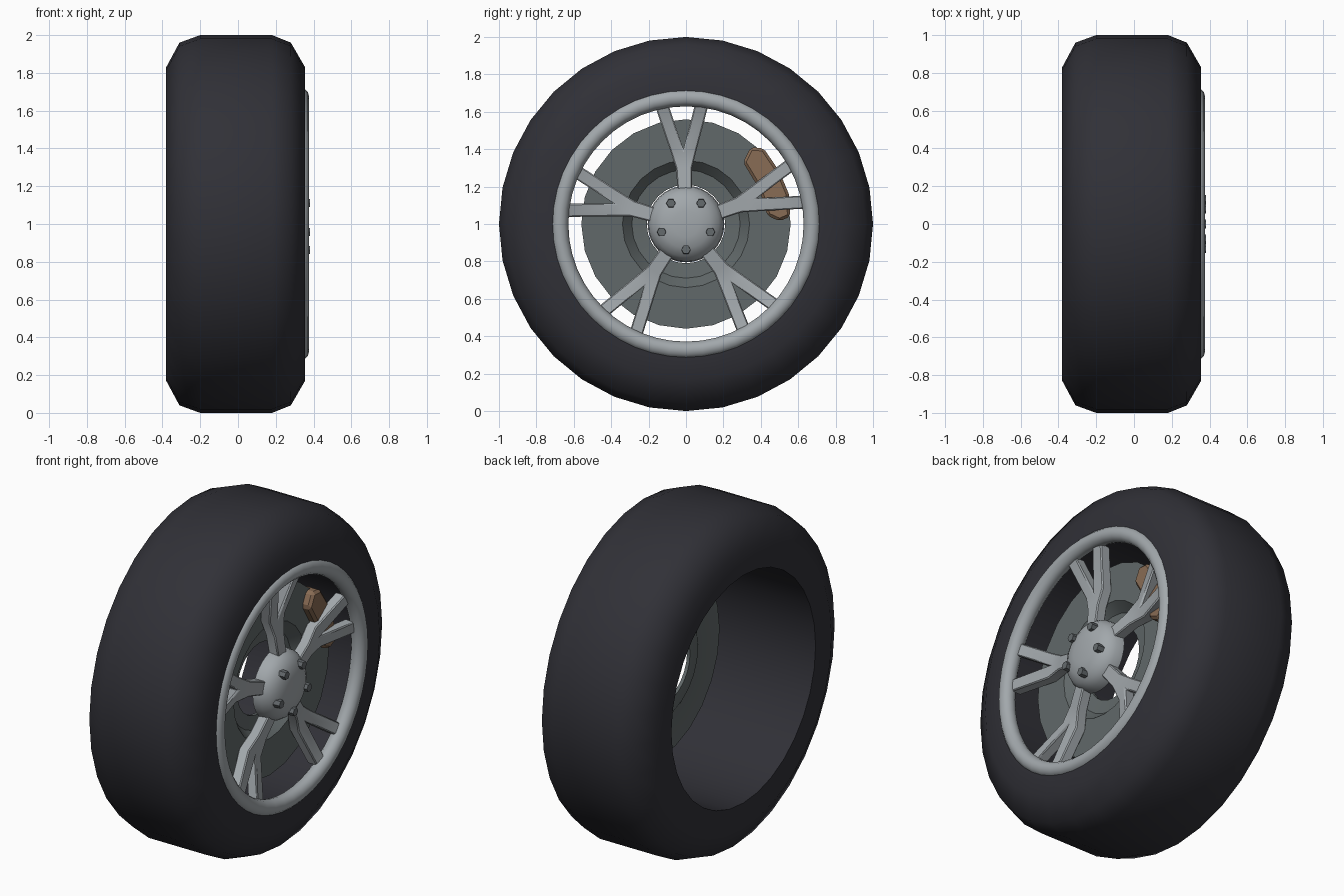
import bpy, bmesh, math
from mathutils import Matrix, Vector

if "Cube" in bpy.data.objects:
    bpy.data.objects.remove(bpy.data.objects["Cube"])

CENTRE = Vector((0, 0, 1))


def material(name, rgb):
    m = bpy.data.materials.new(name)
    m.use_nodes = True
    m.diffuse_color = (*rgb, 1)
    m.node_tree.nodes["Principled BSDF"].inputs["Base Color"].default_value = (*rgb, 1)
    return m


rubber = material("dark rubber", (0.03, 0.03, 0.038))
alloy = material("light alloy", (0.36, 0.39, 0.41))
iron = material("grey iron", (0.12, 0.14, 0.142))
steel = material("bolt steel", (0.13, 0.145, 0.155))
bronze = material("bronze paint", (0.25, 0.15, 0.09))


def finish(name, bm, mat, smooth=None, bevel=0):
    """Turn a bmesh built around the axle into a finished object."""
    bmesh.ops.remove_doubles(bm, verts=bm.verts, dist=1e-5)
    bmesh.ops.recalc_face_normals(bm, faces=bm.faces)
    mesh = bpy.data.meshes.new(name)
    bm.to_mesh(mesh)
    bm.free()
    mesh.materials.append(mat)
    ob = bpy.data.objects.new(name, mesh)
    ob.location = CENTRE
    bpy.context.collection.objects.link(ob)
    if bevel:
        mod = ob.modifiers.new("Bevel", "BEVEL")
        mod.width, mod.segments = bevel, 1
    if smooth:
        bpy.ops.object.select_all(action="DESELECT")
        ob.select_set(True)
        bpy.context.view_layer.objects.active = ob
        bpy.ops.object.shade_smooth_by_angle(angle=math.radians(smooth))
    return ob


def lathe(name, profile, segments, mat, closed=True, smooth=50):
    """Spin (x, radius) points around the x axis."""
    bm = bmesh.new()
    vs = [bm.verts.new((x, 0, r)) for x, r in profile]
    edges = [bm.edges.new(p) for p in zip(vs, vs[1:])]
    if closed:
        edges.append(bm.edges.new((vs[-1], vs[0])))
    bmesh.ops.spin(bm, geom=vs + edges, cent=(0, 0, 0), axis=(1, 0, 0),
                   angle=math.tau, steps=segments, use_duplicate=False)
    return finish(name, bm, mat, smooth)


def slab(bm, outline, front, back):
    """Closed prism from (y, z) points; front and back give x at a point."""
    f = [bm.verts.new((front(y, z), y, z)) for y, z in outline]
    b = [bm.verts.new((back(y, z), y, z)) for y, z in outline]
    bm.faces.new(f)
    bm.faces.new(b[::-1])
    for i in range(len(f)):
        j = (i + 1) % len(f)
        bm.faces.new((f[i], b[i], b[j], f[j]))


# Tyre
lathe("tyre", [(-0.38, 0.68), (-0.38, 0.83), (-0.31, 0.96), (-0.2, 1), (0.18, 1),
               (0.28, 0.96), (0.355, 0.83), (0.355, 0.68)], 32, rubber)

# Rim ring
ring = [(0.33 + 0.046 * math.cos(a), 0.675 + 0.046 * math.sin(a))
        for a in (math.tau * k / 12 for k in range(12))]
lathe("rim_ring", ring, 48, alloy, smooth=60)

# Brake disc with a recessed, open middle
lathe("brake_disc", [(0.21, 0.56), (0.21, 0.34), (0.15, 0.29), (0.14, 0.21),
                     (0.12, 0.21), (0.13, 0.3), (0.17, 0.36), (0.17, 0.56)],
      24, iron, smooth=40)

# Domed hub
lathe("hub", [(0.372, 0), (0.37, 0.07), (0.358, 0.13), (0.33, 0.175),
              (0.29, 0.2), (0.24, 0.205), (0.24, 0)], 32, alloy, closed=False)


# Split spokes: a stem and two mirrored prongs, dished towards the middle
def spoke_front(y, z):
    if z < 0.4:
        return 0.305 - 0.035 * (z - 0.15) / 0.25
    return 0.27 + 0.065 * (z - 0.4) / 0.23


def spoke_back(y, z):
    return spoke_front(y, z) - 0.065


half = [(0, 0.15), (0.038, 0.15), (0.043, 0.3), (0.072, 0.4), (0.0, 0.4)]
prong = [(0, 0.4), (0.072, 0.4), (0.14, 0.625), (0.071, 0.64)]
for n in range(5):
    bm = bmesh.new()
    stem = half[1:4] + [(0, 0.4)] + [(-y, z) for y, z in half[3:0:-1]]
    slab(bm, stem, spoke_front, spoke_back)
    for side in (1, -1):
        slab(bm, [(side * y, z) for y, z in prong], spoke_front, spoke_back)
    # Drop the hidden walls between stem and prongs
    bmesh.ops.remove_doubles(bm, verts=bm.verts, dist=1e-5)
    inner = [f for f in bm.faces if all(abs(v.co.z - 0.4) < 1e-4 for v in f.verts)]
    bmesh.ops.delete(bm, geom=inner, context="FACES")
    turn = Matrix.Rotation(math.radians(2 + 72 * n), 4, "X")
    bmesh.ops.transform(bm, matrix=turn, verts=bm.verts)
    finish(f"spoke_{n + 1}", bm, alloy, smooth=30, bevel=0.006)

# Hexagonal wheel bolts
for n in range(5):
    a = math.radians(-90 + 72 * n)
    bm = bmesh.new()
    place = (Matrix.Translation((0.36, 0.137 * math.cos(a), 0.137 * math.sin(a)))
             @ Matrix.Rotation(math.pi / 2, 4, "Y"))
    bmesh.ops.create_cone(bm, cap_ends=True, segments=6, radius1=0.026,
                          radius2=0.024, depth=0.042, matrix=place)
    finish(f"bolt_{n + 1}", bm, steel)

# Brake caliper
bm = bmesh.new()
slab(bm, [(0.305, 0.33), (0.345, 0.41), (0.415, 0.405), (0.5, 0.28), (0.55, 0.16),
          (0.558, 0.04), (0.5, 0.015), (0.435, 0.045), (0.39, 0.19)],
     lambda y, z: 0.26, lambda y, z: 0.15)
finish("brake_caliper", bm, bronze, bevel=0.015)
